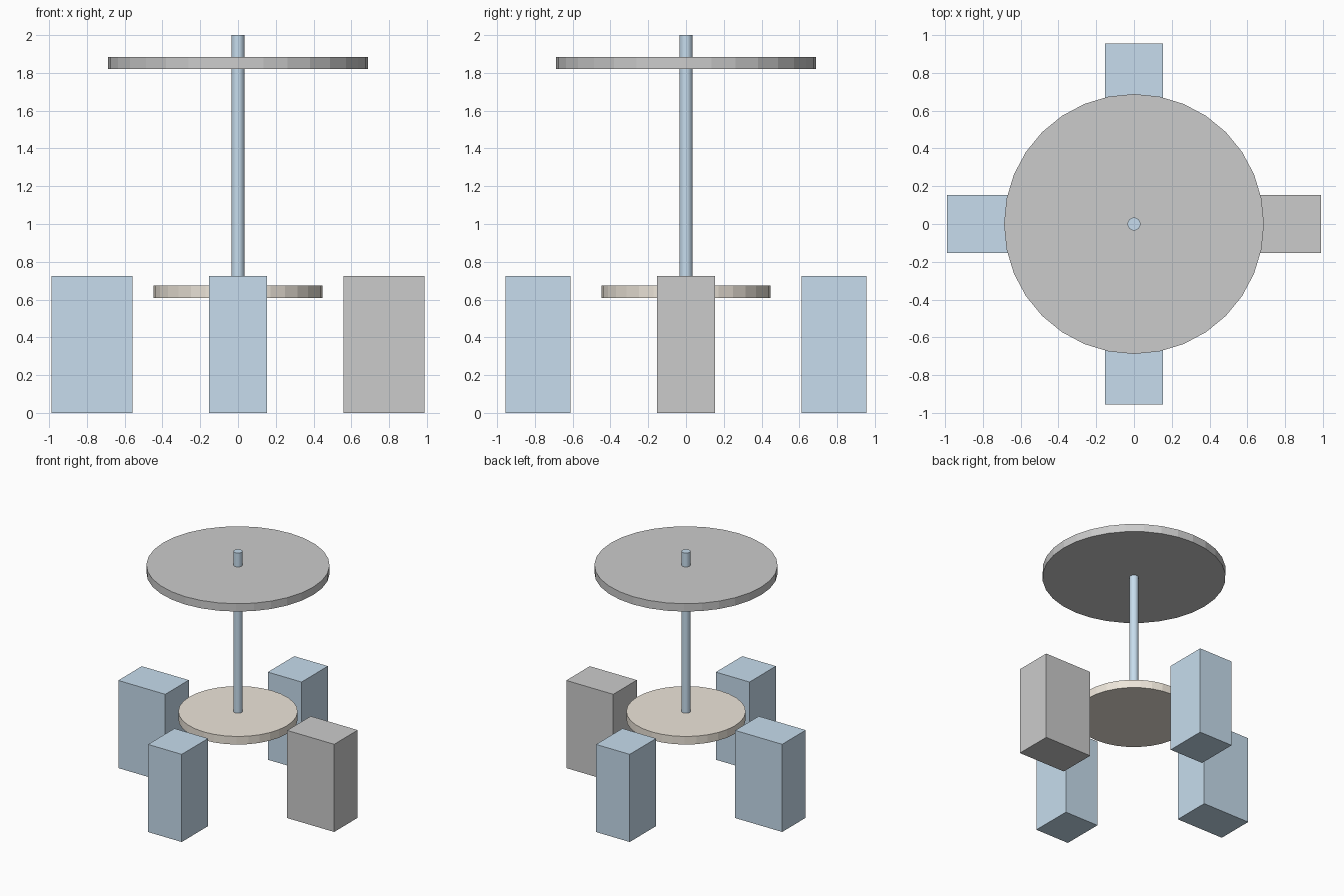
import bpy

if "Cube" in bpy.data.objects:
    bpy.data.objects.remove(bpy.data.objects["Cube"])


def make_material(name, rgb):
    mat = bpy.data.materials.new(name)
    mat.diffuse_color = (*rgb, 1.0)
    mat.use_nodes = True
    mat.node_tree.nodes["Principled BSDF"].inputs["Base Color"].default_value = mat.diffuse_color
    return mat


blue = make_material("blue", (0.57, 0.72, 0.85))
cream = make_material("cream", (0.95, 0.94, 0.92))
beige = make_material("beige", (0.85, 0.79, 0.70))


def finish(name, mat):
    obj = bpy.context.object
    obj.name = name
    if mat:
        obj.data.materials.append(mat)
    return obj


def disc(name, radius, z0, z1, mat):
    bpy.ops.mesh.primitive_cylinder_add(
        vertices=32, radius=radius, depth=z1 - z0, location=(0, 0, (z0 + z1) / 2))
    return finish(name, mat)


def seat_block(name, x, y, width, depth, mat, height=0.725):
    bpy.ops.mesh.primitive_cube_add(size=1, location=(x, y, height / 2))
    obj = finish(name, mat)
    obj.scale = (width, depth, height)
    bpy.ops.object.transform_apply(location=False, rotation=False, scale=True)
    return obj


# Round table, central pole and flat parasol
disc("table_top", 0.447, 0.608, 0.675, beige)
disc("parasol_pole", 0.034, 0.62, 2.0, blue)
disc("parasol_canopy", 0.687, 1.82, 1.885, cream)

# Four block seats around the table; the right one is plain grey
for side, sign in (("front", -1), ("back", 1)):
    seat_block(f"{side}_seat", 0, sign * 0.783, 0.308, 0.345, blue)
for side, sign, mat in (("left", -1, blue), ("right", 1, None)):
    seat_block(f"{side}_seat", sign * 0.773, 0, 0.43, 0.308, mat)
